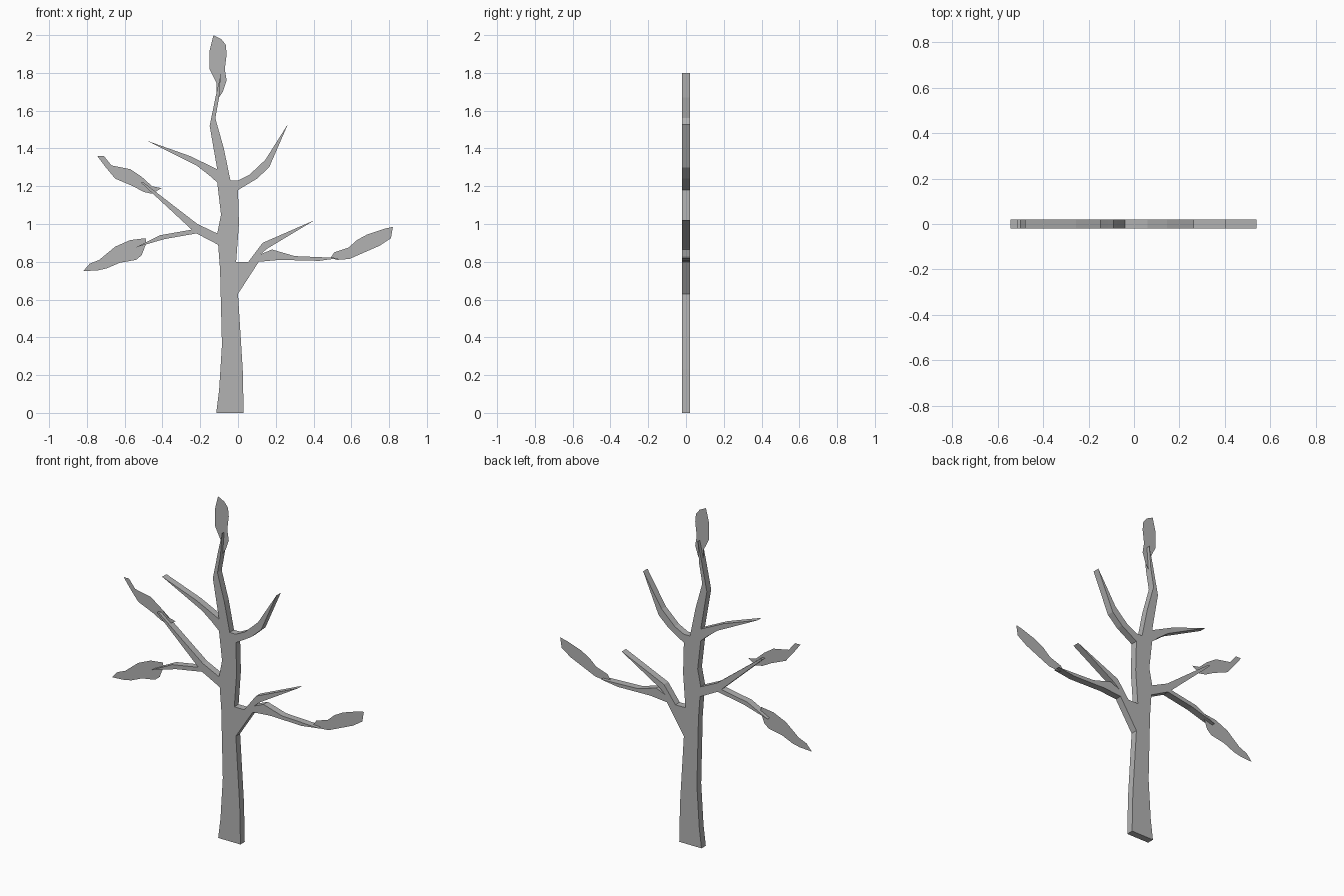
import bpy
import bmesh

DEPTH = 0.04  # thickness of the flat wooden tree

cube = bpy.data.objects.get("Cube")
if cube:
    bpy.data.objects.remove(cube, do_unlink=True)


def make_material(name, color):
    material = bpy.data.materials.new(name)
    material.use_nodes = True
    material.diffuse_color = color
    material.node_tree.nodes["Principled BSDF"].inputs["Base Color"].default_value = color
    return material


grey = make_material("plain grey", (0.45, 0.45, 0.45, 1))


def make_cutout(name, outline, depth=0.0):
    """Fill an outline in the upright plane and thicken it evenly when depth is given."""
    bm = bmesh.new()
    face = bm.faces.new([bm.verts.new((x, -depth / 2, z)) for x, z in outline])
    if depth:
        result = bmesh.ops.extrude_face_region(bm, geom=[face], use_keep_orig=True)
        moved = [item for item in result["geom"] if isinstance(item, bmesh.types.BMVert)]
        bmesh.ops.translate(bm, verts=moved, vec=(0, depth, 0))
        bmesh.ops.recalc_face_normals(bm, faces=bm.faces)
    mesh = bpy.data.meshes.new(name)
    bm.to_mesh(mesh)
    bm.free()
    mesh.materials.append(grey)
    obj = bpy.data.objects.new(name, mesh)
    bpy.context.collection.objects.link(obj)
    return obj


# Tree silhouette, walked clockwise from the foot of the trunk
trunk_side = [(-.115, 0), (-.1, .12), (-.085, .36), (-.095, .76), (-.105, .89)]
low_twig = [(-.22, .95), (-.39, .92), (-.545, .875), (-.415, .94), (-.245, .97)]
forked_twig = [(-.515, 1.22), (-.5, 1.22), (-.215, 1), (-.11, .95)]
upper_trunk_side = [(-.09, 1.05), (-.11, 1.22)]
high_twig = [(-.155, 1.26), (-.22, 1.31), (-.48, 1.44), (-.255, 1.36), (-.11, 1.29)]
crown = [(-.15, 1.52), (-.115, 1.69), (-.09, 1.8), (-.1, 1.67), (-.12, 1.56),
         (-.075, 1.4), (-.04, 1.23), (0, 1.23)]
high_branch = [(.06, 1.26), (.145, 1.34), (.265, 1.53), (.165, 1.3), (.1, 1.24), (0, 1.18)]
inner_fork = [(.005, 1), (-.01, .8), (.055, .8)]
short_twig = [(.13, .9), (.405, 1.02), (.155, .87), (.12, .84)]
long_branch = [(.18, .865), (.3, .83), (.54, .82), (.43, .805), (.22, .81), (.11, .8)]
trunk_other_side = [(0, .63), (.025, .23), (.03, 0)]

silhouette = (trunk_side + low_twig + forked_twig + upper_trunk_side + high_twig + crown
              + high_branch + inner_fork + short_twig + long_branch + trunk_other_side)
make_cutout("trunk_and_branches", silhouette, DEPTH)

# Paper-thin leaves on the middle plane
leaves = {
    "top_leaf": [
        (-.13, 2), (-.15, 1.92), (-.15, 1.82), (-.115, 1.75), (-.115, 1.65), (-.08, 1.7),
        (-.06, 1.76), (-.07, 1.82), (-.06, 1.9), (-.065, 1.95), (-.09, 1.98)],
    "right_upper_leaf": [
        (-.745, 1.36), (-.71, 1.36), (-.67, 1.31), (-.57, 1.29), (-.51, 1.25), (-.455, 1.2),
        (-.405, 1.19), (-.455, 1.16), (-.5, 1.17), (-.555, 1.2), (-.65, 1.24), (-.7, 1.3)],
    "right_lower_leaf": [
        (-.82, .75), (-.785, .79), (-.735, .81), (-.65, .88), (-.57, .915), (-.49, .925),
        (-.485, .9), (-.51, .835), (-.54, .81), (-.625, .795), (-.695, .765), (-.74, .755)],
    "left_leaf": [
        (.82, .985), (.81, .925), (.75, .885), (.67, .85), (.59, .815), (.525, .81),
        (.49, .82), (.51, .85), (.585, .875), (.63, .915), (.685, .945), (.775, .975)],
}
for leaf_name, leaf_outline in leaves.items():
    make_cutout(leaf_name, leaf_outline)
